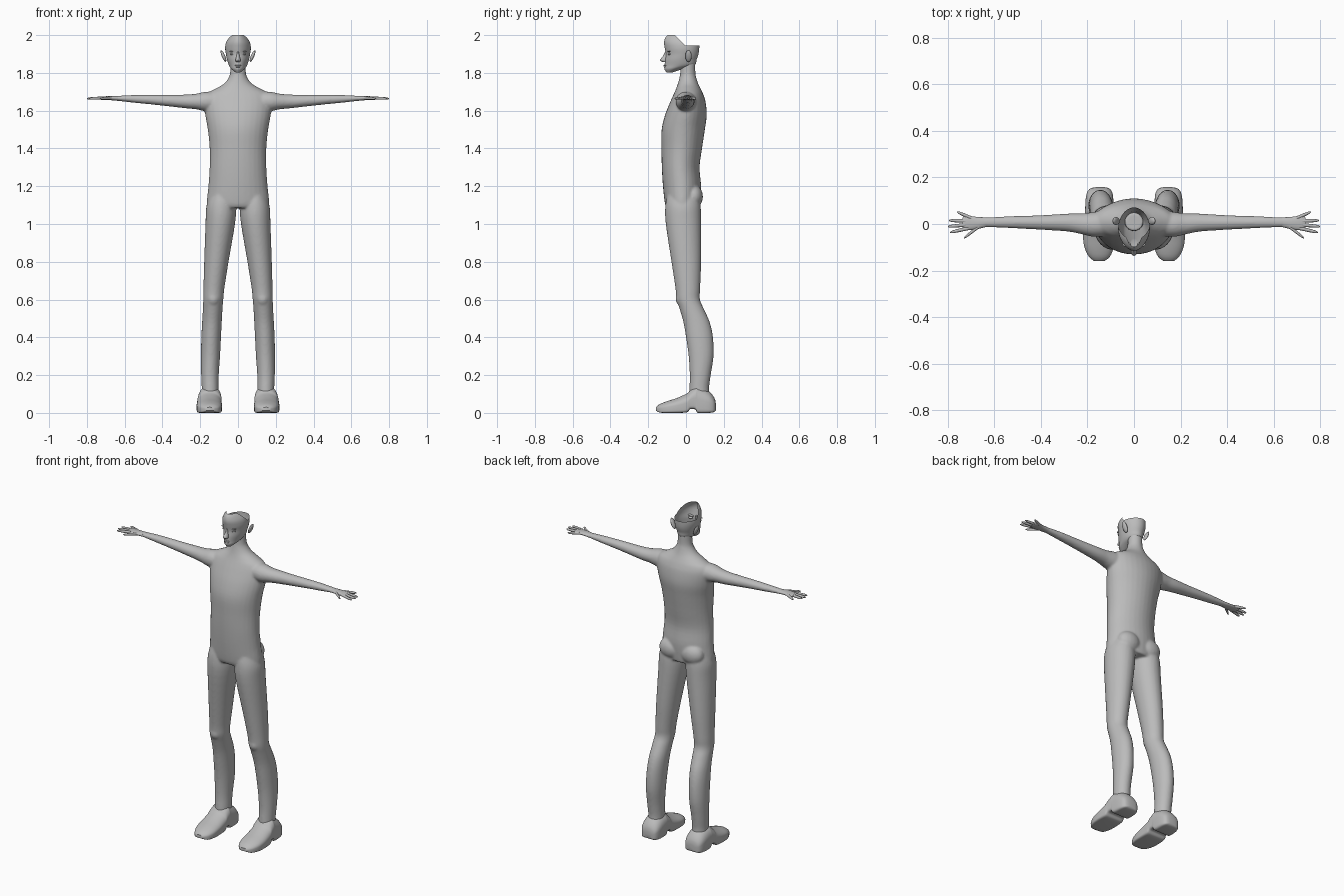
import bpy, bmesh, math
from mathutils import Vector, Matrix

grey = bpy.data.materials.new("plain_grey")
grey.diffuse_color = (0.5, 0.5, 0.5, 1)

AXES = {'z': (2, 0, 1), 'x': (0, 1, 2), 'y': (1, 0, 2)}  # along, across, up


def smooth_path(secs, sub):
    """Catmull-Rom interpolation of section tuples."""
    out = []
    for i in range(len(secs) - 1):
        p0, p1 = secs[max(i - 1, 0)], secs[i]
        p2, p3 = secs[i + 1], secs[min(i + 2, len(secs) - 1)]
        for k in range(sub):
            t = k / sub
            out.append([0.5 * (2 * b + (c - a) * t + (2 * a - 5 * b + 4 * c - d) * t * t
                               + (3 * b - a - 3 * c + d) * t ** 3)
                        for a, b, c, d in zip(p0, p1, p2, p3)])
    return out + [list(secs[-1])]


def loft(bm, axis, secs, s=1, n=32, sub=4, hi=2.0, lo=2.0, cap_end=True):
    """Sections (t, u0, u1, v0, v1) become superellipse rings along an axis; s mirrors x."""
    a, b, c = AXES[axis]
    rings = []
    for t, u0, u1, v0, v1 in smooth_path(secs, sub):
        ring = []
        for i in range(n):
            ang = 2 * math.pi * i / n
            cu, sv = math.cos(ang), math.sin(ang)
            e = 2 / (hi if sv >= 0 else lo)
            p = [0, 0, 0]
            p[a] = t
            p[b] = (u0 + u1) / 2 + (u1 - u0) / 2 * math.copysign(abs(cu) ** e, cu)
            p[c] = (v0 + v1) / 2 + (v1 - v0) / 2 * math.copysign(abs(sv) ** e, sv)
            p[0] *= s
            ring.append(bm.verts.new(p))
        rings.append(ring)
    faces = []
    for r0, r1 in zip(rings, rings[1:]):
        for i in range(n):
            j = (i + 1) % n
            faces.append(bm.faces.new((r0[i], r0[j], r1[j], r1[i])))
    faces.append(bm.faces.new(rings[0][::-1]))
    if cap_end:
        faces.append(bm.faces.new(rings[-1]))
    bmesh.ops.recalc_face_normals(bm, faces=faces)


def ball(bm, loc, size, tilt=0):
    m = Matrix.Translation(loc) @ Matrix.Rotation(tilt, 4, 'Y') @ Matrix.Diagonal((*size, 1))
    bmesh.ops.create_uvsphere(bm, u_segments=20, v_segments=12, radius=1, matrix=m)


def finish(name, bm, angle=40):
    me = bpy.data.meshes.new(name)
    bm.to_mesh(me)
    bm.free()
    me.materials.append(grey)
    ob = bpy.data.objects.new(name, me)
    bpy.context.collection.objects.link(ob)
    bpy.ops.object.select_all(action='DESELECT')
    ob.select_set(True)
    bpy.context.view_layer.objects.active = ob
    bpy.ops.object.shade_smooth_by_angle(angle=math.radians(angle))
    return ob


# Body: torso, arms and legs fused into one smooth skin
bm = bmesh.new()
torso = [(1.085, .150, -.100, .070), (1.11, .165, -.112, .075), (1.2, .157, -.122, .080),
         (1.3, .150, -.128, .072), (1.4, .150, -.130, .085), (1.5, .160, -.129, .100),
         (1.58, .174, -.110, .110), (1.65, .180, -.082, .103), (1.69, .165, -.064, .090),
         (1.715, .122, -.053, .078), (1.74, .078, -.044, .066), (1.77, .052, -.036, .056),
         (1.80, .042, -.031, .050), (1.86, .040, -.030, .050)]
loft(bm, 'z', [(z, -w, w, f, b) for z, w, f, b in torso], hi=1.9, lo=2.0)
leg = [(1.15, .020, .150, -.100, .070), (1.09, .010, .168, -.110, .078),
       (1.0, .016, .172, -.107, .080), (.8, .050, .179, -.077, .080),
       (.66, .072, .183, -.056, .075), (.6, .078, .184, -.050, .074),
       (.55, .082, .186, -.034, .095), (.48, .086, .190, -.014, .126),
       (.4, .090, .194, .000, .143), (.3, .095, .196, .014, .146),
       (.2, .102, .195, .020, .131), (.13, .103, .192, .018, .122), (.08, .103, .192, .015, .125)]
arm = [(.10, -.050, .060, 1.600, 1.700), (.17, -.055, .052, 1.597, 1.700),
       (.22, -.045, .046, 1.607, 1.690), (.28, -.033, .045, 1.613, 1.685),
       (.36, -.027, .040, 1.622, 1.684), (.45, -.022, .036, 1.632, 1.684),
       (.55, -.017, .033, 1.642, 1.683), (.63, -.014, .029, 1.651, 1.679),
       (.66, -.014, .028, 1.654, 1.677)]
for s in (1, -1):
    loft(bm, 'z', leg, s)
    loft(bm, 'x', arm, s)
    ball(bm, (s * .072, .040, 1.145), (.072, .050, .062))       # buttock
    ball(bm, (s * .131, -.022, .605), (.035, .033, .04))        # kneecap
body = finish("body", bm)
rm = body.modifiers.new("fuse", 'REMESH')
rm.mode, rm.voxel_size, rm.use_smooth_shade = 'VOXEL', .0065, True
sm = body.modifiers.new("soften", 'SMOOTH')
sm.factor, sm.iterations = .5, 6
for m in ("fuse", "soften"):
    bpy.ops.object.modifier_apply(modifier=m)

# Hands: flat palm with five spread fingers
palm = [(.635, -.013, .028, 1.652, 1.678), (.68, -.023, .031, 1.656, 1.677),
        (.72, -.026, .036, 1.657, 1.675), (.737, -.018, .028, 1.661, 1.671)]
fingers = [(.665, -.010, .73, -.060), (.71, -.018, .79, -.036), (.715, -.003, .80, -.011),
           (.715, .013, .795, .015), (.70, .026, .76, .052)]
# Shoes: flat sole with a gap in front of the heel
foot = [(.158, .125, .165, .015, .050), (.150, .102, .192, .005, .080),
        (.120, .090, .206, .000, .115), (.062, .088, .210, .000, .145),
        (.050, .088, .211, .018, .142), (.022, .087, .214, .020, .120),
        (.005, .086, .217, .003, .103), (-.05, .085, .219, .000, .078),
        (-.10, .088, .213, .000, .062), (-.14, .103, .194, .002, .046),
        (-.16, .128, .170, .012, .030)]
for s, side in ((1, "left"), (-1, "right")):
    bm = bmesh.new()
    loft(bm, 'x', palm, s, n=20)
    for x0, y0, x1, y1 in fingers:
        secs = []
        for t, r in ((0, .008), (.5, .0075), (.85, .006), (1, .002)):
            x, y, z = x0 + (x1 - x0) * t, y0 + (y1 - y0) * t, 1.667 - .003 * t
            secs.append((x, y - r, y + r, z - r, z + r))
        loft(bm, 'x', secs, s, n=12, sub=2)
    finish(side + "_hand", bm)

    bm = bmesh.new()
    loft(bm, 'y', foot, s, sub=3, hi=2.0, lo=8)
    finish(side + "_shoe", bm)

# Head: hollow shell, open above the ears with only the face rising to the top
bm = bmesh.new()
head = [(1.803, .014, -.104, -.070), (1.82, .034, -.114, -.020), (1.84, .048, -.113, .045),
        (1.87, .058, -.111, .056), (1.90, .064, -.107, .066), (1.93, .068, -.112, .070),
        (1.96, .064, -.116, .070), (1.985, .050, -.110, .060), (2.0, .034, -.098, .020)]
loft(bm, 'z', [(z, -w, w, f, b) for z, w, f, b in head], n=48, lo=1.8, cap_end=False)
rim, slope_pt = Vector((0, 0, 1.945)), Vector((0, -.005, 1.945))
slope = Vector((0, .055, .055)).normalized()
for co, no in ((rim, Vector((0, 0, 1))), (slope_pt, slope)):
    bmesh.ops.bisect_plane(bm, geom=bm.verts[:] + bm.edges[:] + bm.faces[:],
                           plane_co=co, plane_no=no)
cut = []
for f in bm.faces:
    c = f.calc_center_median()
    if c.z > rim.z and (c - slope_pt).dot(slope) > 0:
        cut.append(f)
bmesh.ops.delete(bm, geom=cut, context='FACES')
finish("head", bm)

# Face details: nose, lips, eyes, brows, ears
bm = bmesh.new()
nose = [(1.912, .005, -.111, -.095), (1.89, .008, -.121, -.095),
        (1.868, .014, -.137, -.095), (1.857, .010, -.122, -.095)]
loft(bm, 'z', [(z, -w, w, f, b) for z, w, f, b in nose], n=16)
finish("nose", bm)
bm = bmesh.new()
ball(bm, (0, -.109, 1.839), (.017, .010, .004))
ball(bm, (0, -.109, 1.832), (.014, .010, .004))
finish("lips", bm)
bm = bmesh.new()
for s in (1, -1):
    ball(bm, (s * .030, -.086, 1.899), (.013, .010, .006), s * -.1)
    ball(bm, (s * .031, -.088, 1.913), (.018, .010, .003), s * -.15)
finish("eyes_and_brows", bm)
bm = bmesh.new()
for s in (1, -1):
    ball(bm, (s * .077, .013, 1.889), (.009, .017, .033), s * .4)
finish("ears", bm)
